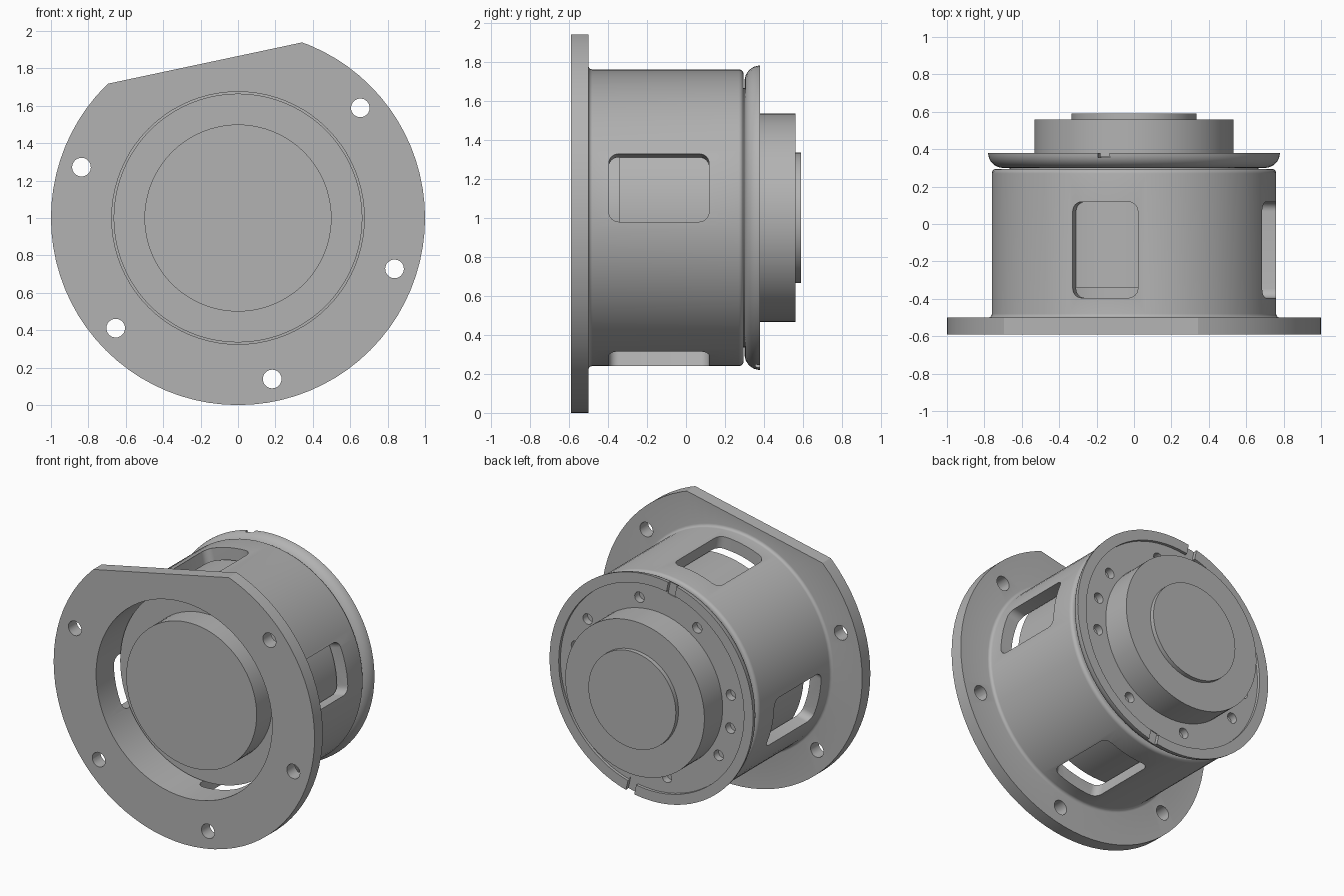
import bpy, bmesh
from math import radians, sin, cos, pi
from mathutils import Matrix, Vector

if "Cube" in bpy.data.objects:
    bpy.data.objects.remove(bpy.data.objects["Cube"], do_unlink=True)

STEPS = 80
AXIS_Z = 1.0      # height of the shared y-axis
TILT = 12         # angular offset of the whole pattern, degrees

grey = bpy.data.materials.new("machined grey")
grey.use_nodes = True
grey.diffuse_color = (0.45, 0.45, 0.45, 1)
grey.node_tree.nodes["Principled BSDF"].inputs["Base Color"].default_value = grey.diffuse_color


def to_object(name, bm):
    bmesh.ops.recalc_face_normals(bm, faces=bm.faces)
    mesh = bpy.data.meshes.new(name)
    bm.to_mesh(mesh)
    bm.free()
    mesh.materials.append(grey)
    ob = bpy.data.objects.new(name, mesh)
    bpy.context.collection.objects.link(ob)
    return ob


def lathe(name, profile, closed=False):
    """Spin (y, radius) points about the y-axis."""
    bm = bmesh.new()
    vs = [bm.verts.new((r, y, AXIS_Z)) for y, r in profile]
    pairs = list(zip(vs, vs[1:])) + ([(vs[-1], vs[0])] if closed else [])
    es = [bm.edges.new(p) for p in pairs]
    bmesh.ops.spin(bm, geom=vs + es, cent=(0, 0, AXIS_Z), axis=(0, 1, 0),
                   angle=2 * pi, steps=STEPS, use_duplicate=False)
    bmesh.ops.remove_doubles(bm, verts=bm.verts, dist=1e-4)
    return to_object(name, bm)


def polar(angle):
    """Frame whose x axis points radially outward at the angle."""
    return Matrix.Translation((0, 0, AXIS_Z)) @ Matrix.Rotation(-radians(angle), 4, 'Y')


def add_box(bm, angle, r, y, width, corner=0):
    """Box cutter spanning radius range r and y range y, optionally with rounded corners."""
    size = Vector((r[1] - r[0], y[1] - y[0], width))
    centre = Vector(((r[0] + r[1]) / 2, (y[0] + y[1]) / 2, 0))
    part = bmesh.new()
    bmesh.ops.create_cube(part, size=1)
    bmesh.ops.scale(part, vec=size, verts=part.verts)
    if corner:
        radial = [e for e in part.edges
                  if abs(e.verts[0].co.x - e.verts[1].co.x) > size.x / 2]
        bmesh.ops.bevel(part, geom=radial, offset=corner, segments=6,
                        profile=0.5, affect='EDGES')
    part.transform(polar(angle) @ Matrix.Translation(centre))
    merge(bm, part)


def add_hole(bm, angle, r, y, radius):
    """Round cutter parallel to the y-axis."""
    part = bmesh.new()
    bmesh.ops.create_cone(part, cap_ends=True, segments=24, radius1=radius,
                          radius2=radius, depth=y[1] - y[0])
    part.transform(polar(angle) @ Matrix.Translation((r, (y[0] + y[1]) / 2, 0))
                   @ Matrix.Rotation(pi / 2, 4, 'X'))
    merge(bm, part)


def merge(bm, part):
    temp = bpy.data.meshes.new("temp")
    part.to_mesh(temp)
    part.free()
    bm.from_mesh(temp)
    bpy.data.meshes.remove(temp)


def activate(ob):
    bpy.ops.object.select_all(action='DESELECT')
    ob.select_set(True)
    bpy.context.view_layer.objects.active = ob


def cut(ob, bm):
    cutter = to_object("cutter", bm)
    cutter.hide_render = True
    mod = ob.modifiers.new("cut", 'BOOLEAN')
    mod.operation, mod.solver, mod.object = 'DIFFERENCE', 'EXACT', cutter
    activate(ob)
    bpy.ops.object.modifier_apply(modifier=mod.name)
    bpy.data.objects.remove(cutter, do_unlink=True)


def arc(y, r, radius, start, end, n):
    """Profile points on a circle about (y, r)."""
    angles = [radians(start + (end - start) * i / n) for i in range(n + 1)]
    return [(y + radius * cos(a), r + radius * sin(a)) for a in angles]


# Housing: flange and sleeve in one piece, filleted root and rounded back lip
housing = lathe("flanged_housing",
                [(-0.59, 0.675), (-0.59, 1), (-0.5, 1)]
                + arc(-0.48, 0.78, 0.02, 180, 270, 4)
                + arc(0.27, 0.735, 0.025, 90, 0, 5)
                + [(0.295, 0.675)], closed=True)
cutters = bmesh.new()
add_box(cutters, TILT + 90, (0.847, 1.2), (-0.7, -0.45), 3)      # flat on the rim
for k in range(6):
    if k != 1:
        add_hole(cutters, TILT + 30 + 60 * k, 0.88, (-0.7, -0.4), 0.05)
for k in range(4):
    add_box(cutters, TILT + 90 * k, (0.6, 0.9), (-0.395, 0.118), 0.356, 0.05)
cut(housing, cutters)

# Rotor inside the sleeve, with a raised front disc
rotor = lathe("rotor", [(-0.51, 0), (-0.51, 0.5), (-0.34, 0.5), (-0.34, 0.665),
                        (0.305, 0.665), (0.305, 0)])

# Bowl-shaped back cap with a recessed face, screw holes and two rim notches
cap = lathe("back_cap", [(0.3, 0)] + arc(0.38, 0.7, 0.08, 180, 90, 8)
            + [(0.38, 0.71), (0.36, 0.71), (0.36, 0)])
cutters = bmesh.new()
for half in (TILT, TILT + 180):
    add_box(cutters, half + 90, (0.69, 0.9), (0.355, 0.45), 0.065)
    for a in (-22, 0, 22, 68, 112):
        add_hole(cutters, half + a, 0.605, (0.31, 0.45), 0.036)
cut(cap, cutters)

# Stepped hub on the back
hub = lathe("hub", [(0.35, 0), (0.35, 0.533), (0.56, 0.533), (0.56, 0.335),
                    (0.59, 0.335), (0.59, 0)])

for ob in (housing, rotor, cap, hub):
    activate(ob)
    bpy.ops.object.shade_smooth_by_angle(angle=radians(30))
